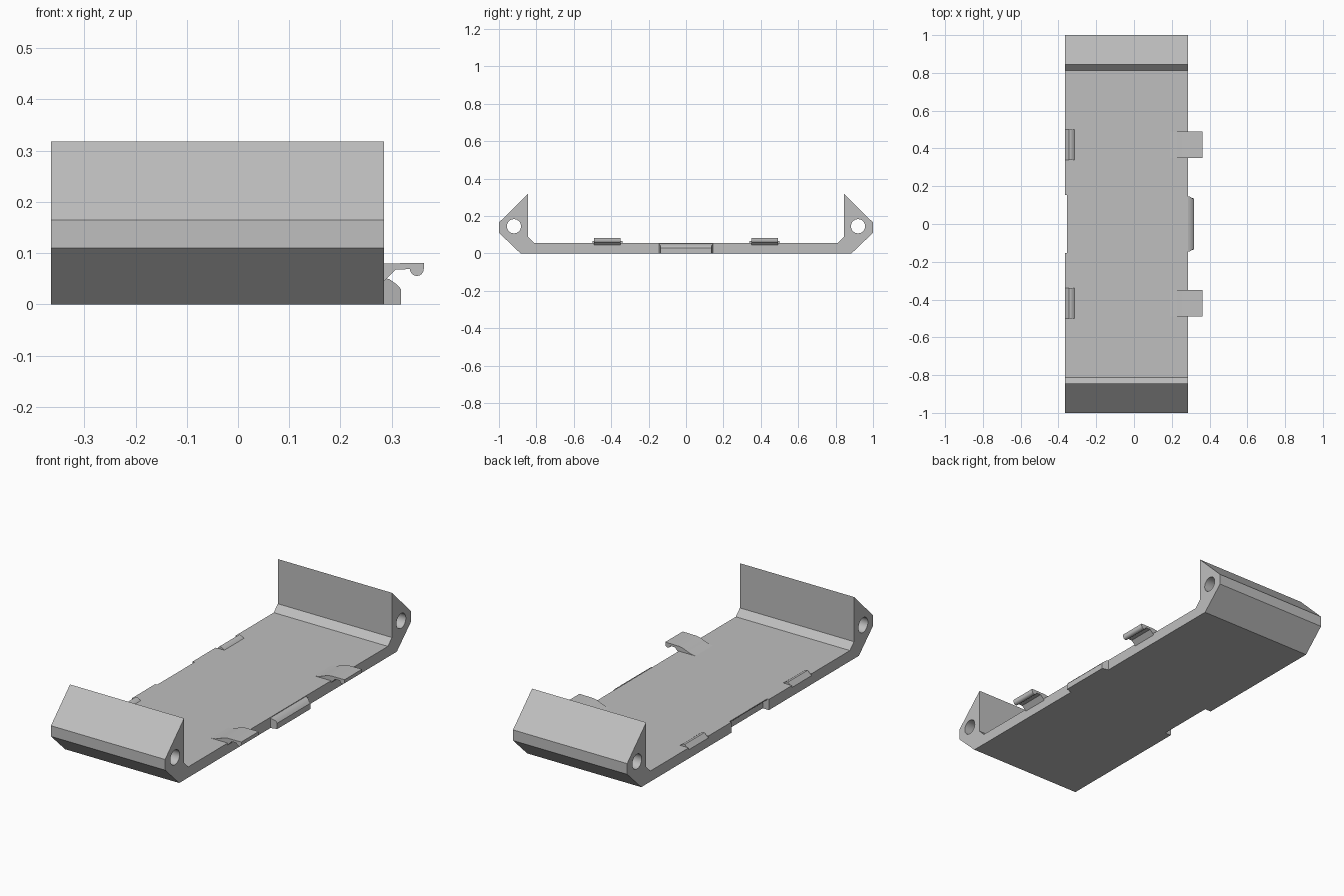
import bpy, bmesh, math
from mathutils import Vector

cube = bpy.data.objects.get("Cube")
if cube:
    bpy.data.objects.remove(cube, do_unlink=True)

grey = bpy.data.materials.new("mid grey plastic")
grey.use_nodes = True
colour = (0.52, 0.52, 0.52, 1)
grey.diffuse_color = colour
grey.node_tree.nodes["Principled BSDF"].inputs["Base Color"].default_value = colour

LEFT, RIGHT = 0.285, -0.365      # side edges of the tray
FLOOR = 0.055


def prism(name, axis, points, low, high):
    """Extrude a profile, (y, z) along x or (x, z) along y."""
    bm = bmesh.new()

    def place(p, t):
        return (t, p[0], p[1]) if axis == "x" else (p[0], t, p[1])

    face = bm.faces.new([bm.verts.new(place(p, low)) for p in points])
    grown = bmesh.ops.extrude_face_region(bm, geom=[face])["geom"]
    step = Vector((1, 0, 0) if axis == "x" else (0, 1, 0)) * (high - low)
    bmesh.ops.translate(bm, vec=step, verts=[v for v in grown if isinstance(v, bmesh.types.BMVert)])
    bmesh.ops.recalc_face_normals(bm, faces=bm.faces)
    mesh = bpy.data.meshes.new(name)
    bm.to_mesh(mesh)
    bm.free()
    mesh.materials.append(grey)
    obj = bpy.data.objects.new(name, mesh)
    bpy.context.collection.objects.link(obj)
    return obj


def select(obj):
    bpy.ops.object.select_all(action="DESELECT")
    obj.select_set(True)
    bpy.context.view_layer.objects.active = obj


def smooth(obj):
    select(obj)
    bpy.ops.object.shade_smooth_by_angle(angle=math.radians(32))


def cut(obj, cutter):
    select(obj)
    mod = obj.modifiers.new("cut", "BOOLEAN")
    mod.operation = "DIFFERENCE"
    mod.solver = "EXACT"
    mod.object = cutter
    bpy.ops.object.modifier_apply(modifier=mod.name)
    bpy.data.objects.remove(cutter, do_unlink=True)


def taper(obj, inner_x, amount):
    """Chamfer the outer ends of a bar lying along y."""
    for v in obj.data.vertices:
        if v.co.x > inner_x:
            v.co.y -= math.copysign(amount, v.co.y)


# Tray: floor and the two pointed end walls
half = [(0.885, 0), (1, 0.11), (1, 0.165), (0.845, 0.318), (0.845, 0.088), (0.812, FLOOR)]
outline = half + [(-y, z) for y, z in reversed(half)]
tray = prism("tray", "x", outline, RIGHT, LEFT)

# Pin holes through both end walls
for side in (-1, 1):
    ring = [(side * 0.92 + 0.038 * math.cos(a), 0.145 + 0.038 * math.sin(a))
            for a in (math.tau * i / 32 for i in range(32))]
    cut(tray, prism("hole_cutter", "x", ring, RIGHT - 0.1, LEFT + 0.1))

# Alignment groove in the right edge
groove = [(-0.4, -0.02), (-0.33, -0.02), (-0.33, 0.03), (-0.354, 0.05), (-0.354, 0.08), (-0.4, 0.08)]
cut(tray, prism("groove_cutter", "y", groove, -0.153, 0.153))

# Catches on the right edge: chamfered corner with a low ridge behind it
for side in (-1, 1):
    low, high = side * 0.42 - 0.08, side * 0.42 + 0.08
    chamfer = [(-0.385, 0.025), (-0.325, 0.085), (-0.385, 0.085)]
    cut(tray, prism("chamfer_cutter", "y", chamfer, low, high))
    ridge = [(-0.364, 0.046), (-0.343, 0.067), (-0.336, 0.067), (-0.328, 0.064),
             (-0.321, 0.059), (-0.316, FLOOR), (-0.316, 0.046)]
    smooth(prism("catch_ridge", "y", ridge, low, high))
smooth(tray)

# Alignment tongue on the left edge
tongue = prism("alignment_tongue", "y",
               [(0.28, 0), (0.318, 0), (0.318, 0.03), (0.31, 0.039), (0.296, 0.049), (0.28, 0.053)],
               -0.145, 0.145)
taper(tongue, 0.305, 0.01)
smooth(tongue)

# Snap arms on the left edge, with a rounded hook under the tip
hook = [(0.349 + 0.0135 * math.cos(a), 0.069 - 0.0135 * math.sin(a))
        for a in (math.pi * i / 8 for i in range(9))]
arm = [(0.19, FLOOR), (0.215, 0.058), (0.24, 0.067), (0.262, 0.076), (0.285, 0.08),
       (0.3625, 0.081)] + hook + [(0.308, 0.068), (0.285, 0.045), (0.2, 0.045)]
for side in (-1, 1):
    snap = prism("snap_arm", "y", arm, side * 0.42 - 0.071, side * 0.42 + 0.071)
    smooth(snap)
